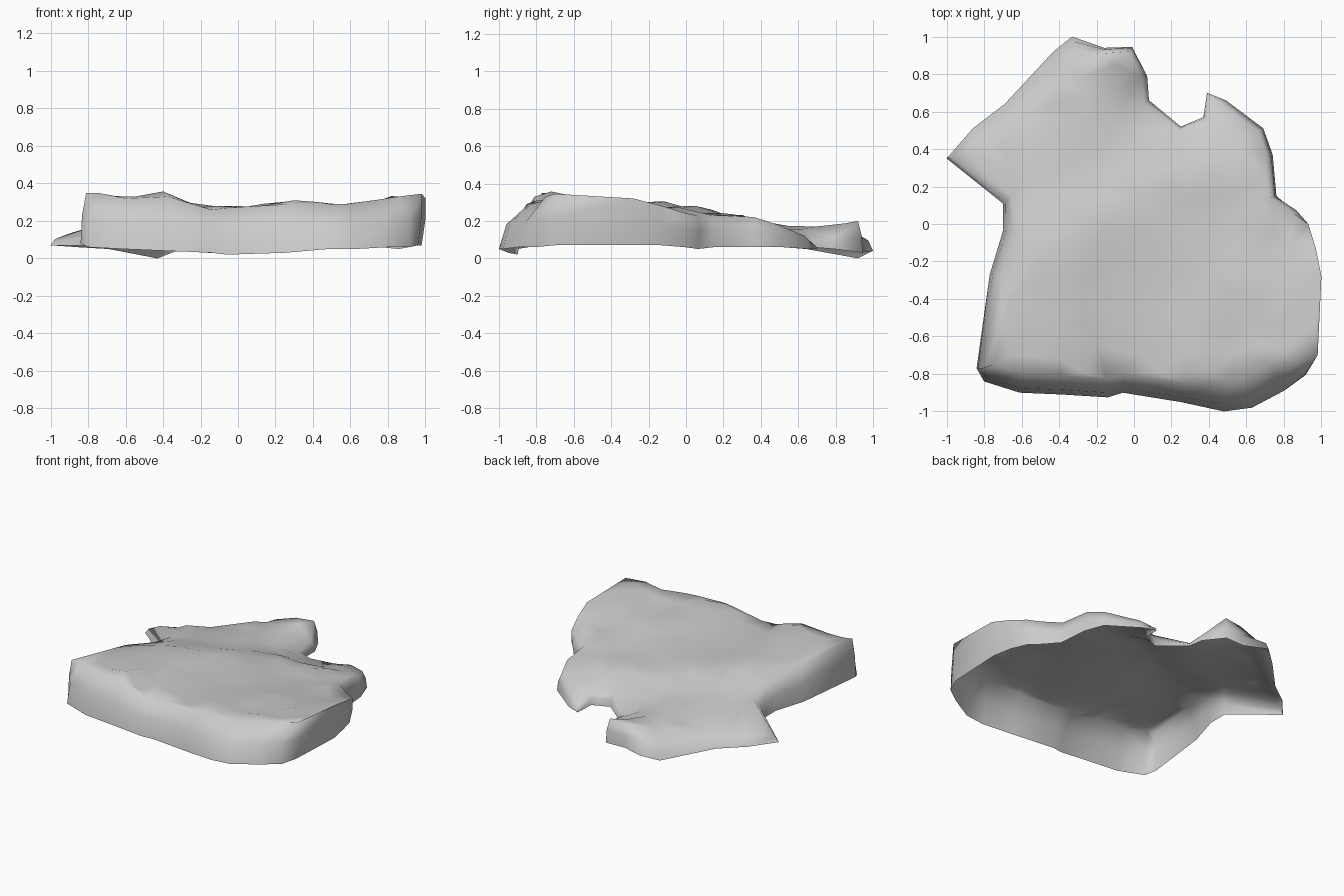
import bpy, bmesh, math, random
from mathutils import Vector
from mathutils.geometry import delaunay_2d_cdt

if "Cube" in bpy.data.objects:
    bpy.data.objects.remove(bpy.data.objects["Cube"])

random.seed(4)

# Outline of the slab, counter-clockwise: x, y, bottom z, top z
RIM = [
    (-.84, -.77, .08, .35), (-.80, -.84, .06, .35), (-.61, -.90, .05, .32),
    (-.38, -.91, .04, .33), (-.14, -.925, .03, .26), (-.06, -.90, .02, .27),
    (.25, -.95, .03, .29), (.48, -1.0, .05, .29), (.63, -.98, .05, .29),
    (.80, -.89, .06, .31), (.93, -.82, .06, .33), (.98, -.70, .07, .345),
    (1.0, -.28, .07, .32), (.97, -.13, .07, .28), (.93, 0, .06, .24),
    (.87, .08, .05, .23), (.76, .15, .06, .23), (.74, .37, .06, .22),
    (.69, .51, .06, .18), (.49, .66, .05, .12), (.39, .70, .05, .08),
    (.37, .57, .06, .14), (.25, .52, .06, .16), (.08, .66, .06, .10),
    (.07, .79, .05, .12), (-.01, .945, .03, .20), (-.16, .94, .03, .19),
    (-.33, 1.0, .04, .14), (-.43, .92, 0, .13), (-.69, .64, .05, .13),
    (-.86, .51, .06, .13), (-1.0, .35, .07, .13), (-.70, .11, .07, .21),
    (-.70, -.04, .07, .25), (-.77, -.27, .07, .30),
]

# Bumps and dips of the upper surface
PEAKS = [
    (0, -.2, .265), (-.2, -.65, .27), (.3, -.5, .28), (.6, -.55, .27),
    (.82, -.5, .33), (-.4, -.72, .37), (-.5, -.45, .33), (-.5, -.15, .31),
    (.2, .2, .245), (-.1, .05, .275), (.5, .3, .23), (.5, .5, .17),
    (-.3, .4, .20), (-.08, .62, .16), (-.7, .4, .19), (-.4, .75, .17),
    (-.1, .85, .19), (.75, -.05, .27), (.3, -.8, .31), (-.3, -.2, .29),
]


def wall_slope(x, y):
    """How far the wall leans inward between base and top."""
    if y < -.8:
        return .16 if .3 < x < .9 else .10
    if x < -.3 and y > .3:
        return .10
    if x < -.6 and y > -.3:
        return .06
    return 0 if x > .9 else .03


def height(x, y, samples):
    total = weight = 0
    for p in samples:
        w = 1 / ((x - p[0]) ** 2 + (y - p[1]) ** 2 + .002) ** 1.5
        total, weight = total + w * p[2], weight + w
    return total / weight


def inside(x, y, poly):
    hit = False
    for a, b in zip(poly, poly[1:] + poly[:1]):
        if (a[1] > y) != (b[1] > y) and x < a[0] + (y - a[1]) * (b[0] - a[0]) / (b[1] - a[1]):
            hit = not hit
    return hit


# Base, bulging middle and top edge loops of the wall
n = len(RIM)
base, middle, top = [], [], []
for i, (x, y, zb, zt) in enumerate(RIM):
    p, q = RIM[i - 1], RIM[(i + 1) % n]
    t = Vector((q[0] - p[0], q[1] - p[1])).normalized()
    normal = Vector((-t.y, t.x))
    inward = normal * wall_slope(x, y)
    undercut = normal * (.02 if x > .85 else 0)
    base.append(Vector((x + undercut.x, y + undercut.y, zb)))
    middle.append(Vector((x + inward.x * .25, y + inward.y * .25, zb + (zt - zb) * .55)))
    top.append(Vector((x + inward.x, y + inward.y, zt)))

bm = bmesh.new()
loops = [[bm.verts.new(p) for p in ring] for ring in (base, middle, top)]
for lower, upper in zip(loops, loops[1:]):
    for i in range(n):
        j = (i + 1) % n
        bm.faces.new((lower[i], lower[j], upper[j], upper[i]))

# Uneven upper surface, triangulated inside the top edge
points = [p.xy for p in top] + [Vector(p[:2]) for p in PEAKS]
for i in range(-7, 8):
    for j in range(-7, 8):
        v = Vector((i * .135 + random.uniform(-.03, .03), j * .135 + random.uniform(-.03, .03)))
        if inside(v.x, v.y, top) and min((v - p).length for p in points) > .08:
            points.append(v)
verts, _, faces, origin, _, _ = delaunay_2d_cdt(points, [], [list(range(n))], 1, 1e-5)
samples = [tuple(p) for p in top] + PEAKS
surface = []
for v, ids in zip(verts, origin):
    rim_ids = [k for k in ids if k < n]
    if rim_ids:
        surface.append(loops[2][rim_ids[0]])
    else:
        z = height(v.x, v.y, samples) + random.uniform(-.008, .008)
        surface.append(bm.verts.new((v.x, v.y, z)))
for f in faces:
    corners = [surface[k] for k in f]
    if len(set(corners)) == 3 and not bm.faces.get(corners):
        bm.faces.new(corners)
bmesh.ops.delete(bm, geom=[v for v in bm.verts if not v.link_faces], context='VERTS')

# The underside stays open, as a thin shell
mesh = bpy.data.meshes.new("rock_slab")
bm.to_mesh(mesh)
bm.free()
rock = bpy.data.objects.new("rock_slab", mesh)
bpy.context.collection.objects.link(rock)
bpy.context.view_layer.objects.active = rock
rock.select_set(True)
bpy.ops.object.shade_smooth_by_angle(angle=math.radians(85))
